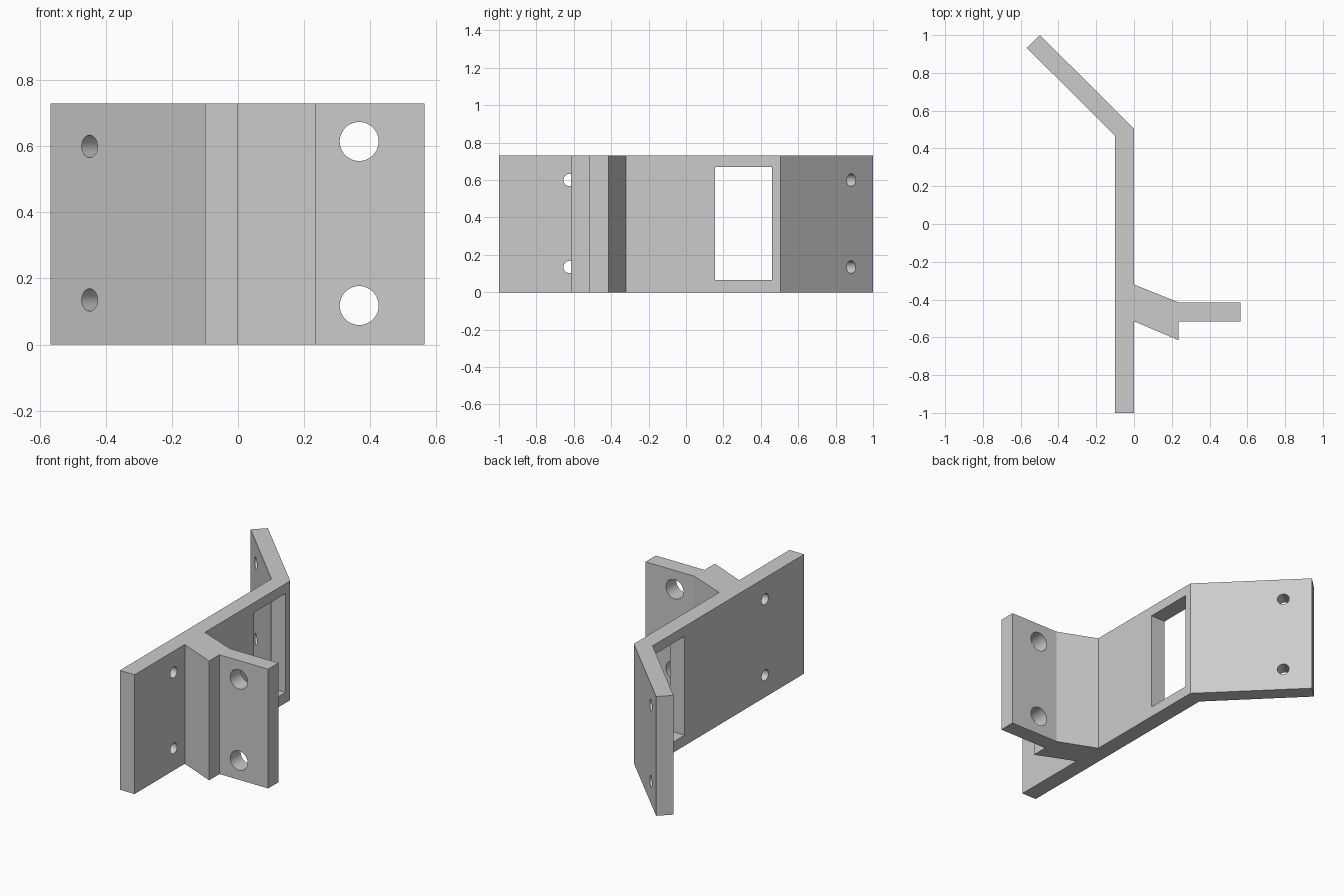
import bpy, bmesh, math
from mathutils import Vector

if "Cube" in bpy.data.objects:
    bpy.data.objects.remove(bpy.data.objects["Cube"])

H = 0.73

grey = bpy.data.materials.new("plain grey")
grey.diffuse_color = (0.6, 0.6, 0.6, 1)
grey.use_nodes = True
grey.node_tree.nodes["Principled BSDF"].inputs["Base Color"].default_value = grey.diffuse_color

# Bracket outline: long plate, angled wing, side flange with step
outline = [(-0.1, -1), (0, -1), (0, -0.515), (0.235, -0.615), (0.235, -0.515),
           (0.565, -0.515), (0.565, -0.415), (0.235, -0.415), (0, -0.32),
           (0, 0.505), (-0.498, 1), (-0.568, 0.933), (-0.1, 0.466)]
bm = bmesh.new()
base = bm.faces.new([bm.verts.new((x, y, 0)) for x, y in outline])
top = bmesh.ops.extrude_face_region(bm, geom=[base])["geom"]
bmesh.ops.translate(bm, vec=(0, 0, H),
                    verts=[v for v in top if isinstance(v, bmesh.types.BMVert)])
bmesh.ops.recalc_face_normals(bm, faces=bm.faces)
mesh = bpy.data.meshes.new("bracket")
bm.to_mesh(mesh)
bm.free()
bracket = bpy.data.objects.new("bracket", mesh)
bpy.context.collection.objects.link(bracket)
mesh.materials.append(grey)

cutters = []


def hole(name, centre, axis, radius):
    """Round cutter centred in a wall, along the wall's normal."""
    bpy.ops.mesh.primitive_cylinder_add(
        vertices=48, radius=radius, depth=0.16, location=centre,
        rotation=Vector(axis).to_track_quat('Z', 'Y').to_euler())
    bpy.context.object.name = name
    cutters.append(bpy.context.object)


# Screw holes in the plate and wing, larger holes in the flange
for z in (0.135, 0.6):
    hole("plate_hole_cutter", (-0.05, -0.622, z), (1, 0, 0), 0.033)
    hole("wing_hole_cutter", (-0.416, 0.848, z), (1, 1, 0), 0.034)
for z in (0.118, 0.615):
    hole("flange_hole_cutter", (0.367, -0.465, z), (0, 1, 0), 0.059)

# Rectangular window through the plate
bpy.ops.mesh.primitive_cube_add(size=1, location=(-0.05, 0.308, 0.367))
window = bpy.context.object
window.name = "window_cutter"
window.scale = (0.2, 0.305, 0.605)
cutters.append(window)

# Cut the openings, then remove the cutters
bpy.context.view_layer.objects.active = bracket
for c in cutters:
    c.hide_render = True
    mod = bracket.modifiers.new("cut", 'BOOLEAN')
    mod.operation, mod.solver, mod.object = 'DIFFERENCE', 'EXACT', c
    bpy.ops.object.modifier_apply(modifier=mod.name)
for c in cutters:
    bpy.data.objects.remove(c)

# Smooth hole walls, crisp edges
bpy.ops.object.select_all(action='DESELECT')
bracket.select_set(True)
bpy.ops.object.shade_smooth_by_angle(angle=math.radians(20))
